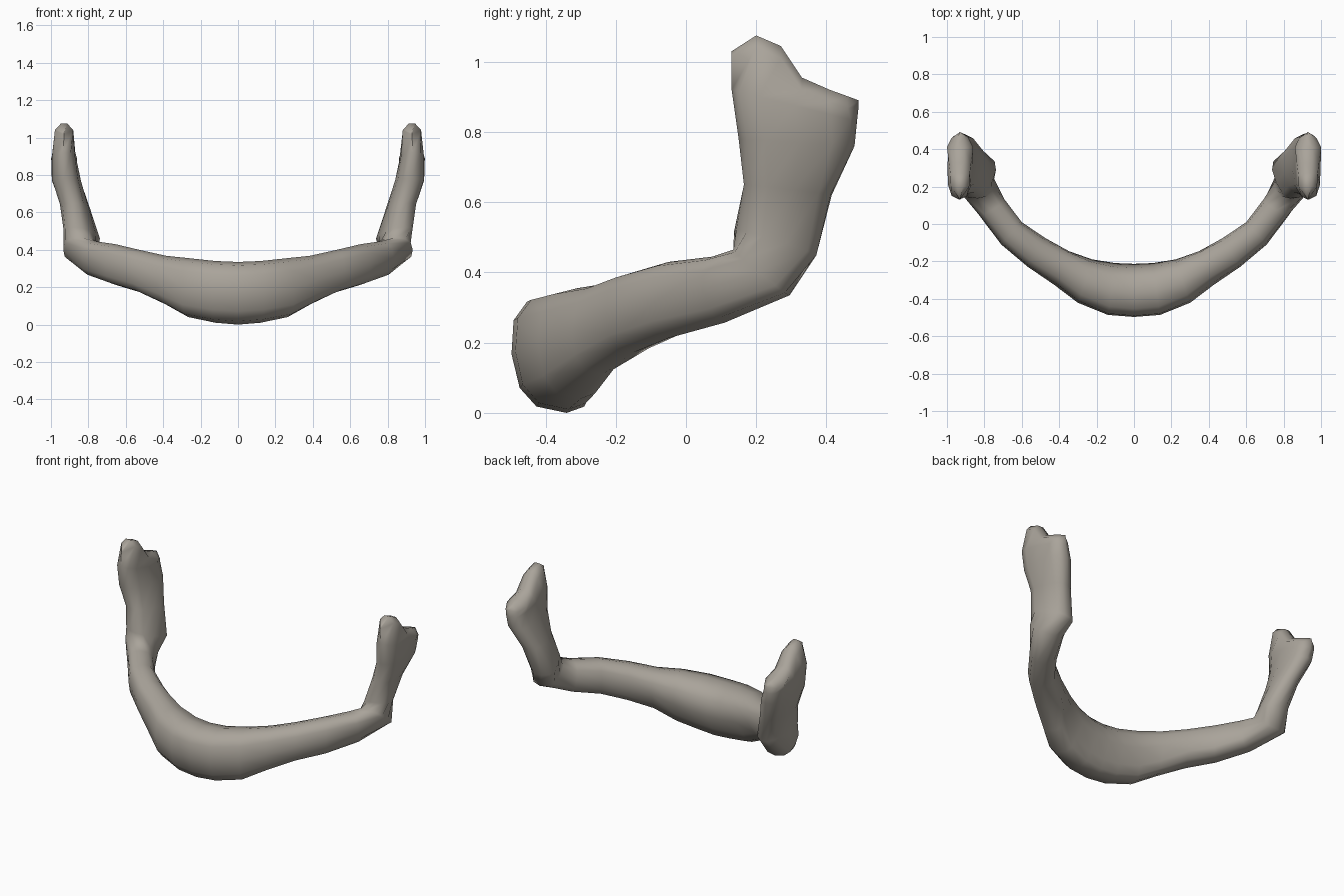
import bpy, bmesh, math
from mathutils import Vector

if "Cube" in bpy.data.objects:
    bpy.data.objects.remove(bpy.data.objects["Cube"])

N = 12  # points around each cross-section

# Half-jaw stations: top/front edge xyz, bottom/back edge xyz, half thickness, outward angle
STATIONS = [
    (0.00, -.37, .335, 0.00, -.34, .000, .142, -90),    # chin
    (0.12, -.36, .34, 0.12, -.335, .010, .14, -82),
    (0.26, -.31, .355, 0.265, -.30, .040, .122, -72),
    (0.385, -.23, .368, 0.39, -.24, .110, .098, -66),
    (0.52, -.155, .398, 0.52, -.15, .172, .090, -57),
    (0.655, -.05, .43, 0.655, -.05, .213, .081, -47),
    (0.76, .075, .445, 0.765, .11, .257, .080, -30),
    (0.84, .135, .465, 0.845, .295, .335, .092, -5),    # corner
    (0.885, .143, .52, 0.785, .365, .445, .082, 22),
    (0.90, .165, .65, 0.845, .415, .62, .073, 14),      # upright
    (0.93, .15, .78, 0.905, .48, .76, .078, 5),
    (0.935, .13, .92, 0.925, .487, .83, .068, 2),
]
# Outline of the upright's top: depth y, height z, half thickness
TOP = [(.13, 1.03, 0), (.20, 1.075, .049), (.27, 1.045, .052),
       (.33, .955, .060), (.41, .92, .070), (.46, .902, .045), (.492, .89, 0)]


def spow(v, e):
    return math.copysign(abs(v) ** e, v)


def ring(k, s):
    a, b = Vector(s[0:3]), Vector(s[3:6])
    n = Vector((math.cos(math.radians(s[7])), math.sin(math.radians(s[7])), 0))
    pts = []
    for i in range(N):
        t = 2 * math.pi * i / N
        w = s[6] * spow(math.sin(t), .75)
        # the chin is undercut along its lower inner side
        if k < 4 and math.sin(t) < -.1 and math.cos(t) < -.1:
            w *= .62
        pts.append((a + b) / 2 + (a - b) / 2 * spow(math.cos(t), .8) + n * w)
    return pts


def top_ring(width, drop):
    pts = []
    for i in range(N):
        y, z, w = TOP[min(i, N - i)]
        side = 1 if i < N // 2 else -1
        d = drop if w else drop * .4
        pts.append(Vector((.93 + side * w * width, y, z - d)))
    return pts


half = [ring(k, s) for k, s in enumerate(STATIONS)]
half += [top_ring(1, .035), top_ring(.35, 0)]
mirrored = [[Vector((-p.x, p.y, p.z)) for p in r] for r in reversed(half[1:])]

# Jaw-shaped arch lofted from end to end
bm = bmesh.new()
rings = [[bm.verts.new(p) for p in r] for r in mirrored + half]
for r, s in zip(rings, rings[1:]):
    for i in range(N):
        j = (i + 1) % N
        bm.faces.new((r[i], r[j], s[j], s[i]))
# Caps follow the knob and notch
for r in (rings[0], rings[-1]):
    for i in range(N // 2):
        quad = [r[i], r[i + 1], r[(N - i - 1) % N], r[(N - i) % N]]
        bm.faces.new(list(dict.fromkeys(quad)))
bmesh.ops.recalc_face_normals(bm, faces=bm.faces)
mesh = bpy.data.meshes.new("jaw_arch")
bm.to_mesh(mesh)
bm.free()

mat = bpy.data.materials.new("warm_grey")
mat.diffuse_color = (.40, .37, .325, 1)
mat.use_nodes = True
mat.node_tree.nodes["Principled BSDF"].inputs["Base Color"].default_value = mat.diffuse_color
mesh.materials.append(mat)
obj = bpy.data.objects.new("jaw_arch", mesh)
bpy.context.collection.objects.link(obj)
bpy.context.view_layer.objects.active = obj
obj.select_set(True)
bpy.ops.object.shade_smooth_by_angle(angle=math.radians(75))
